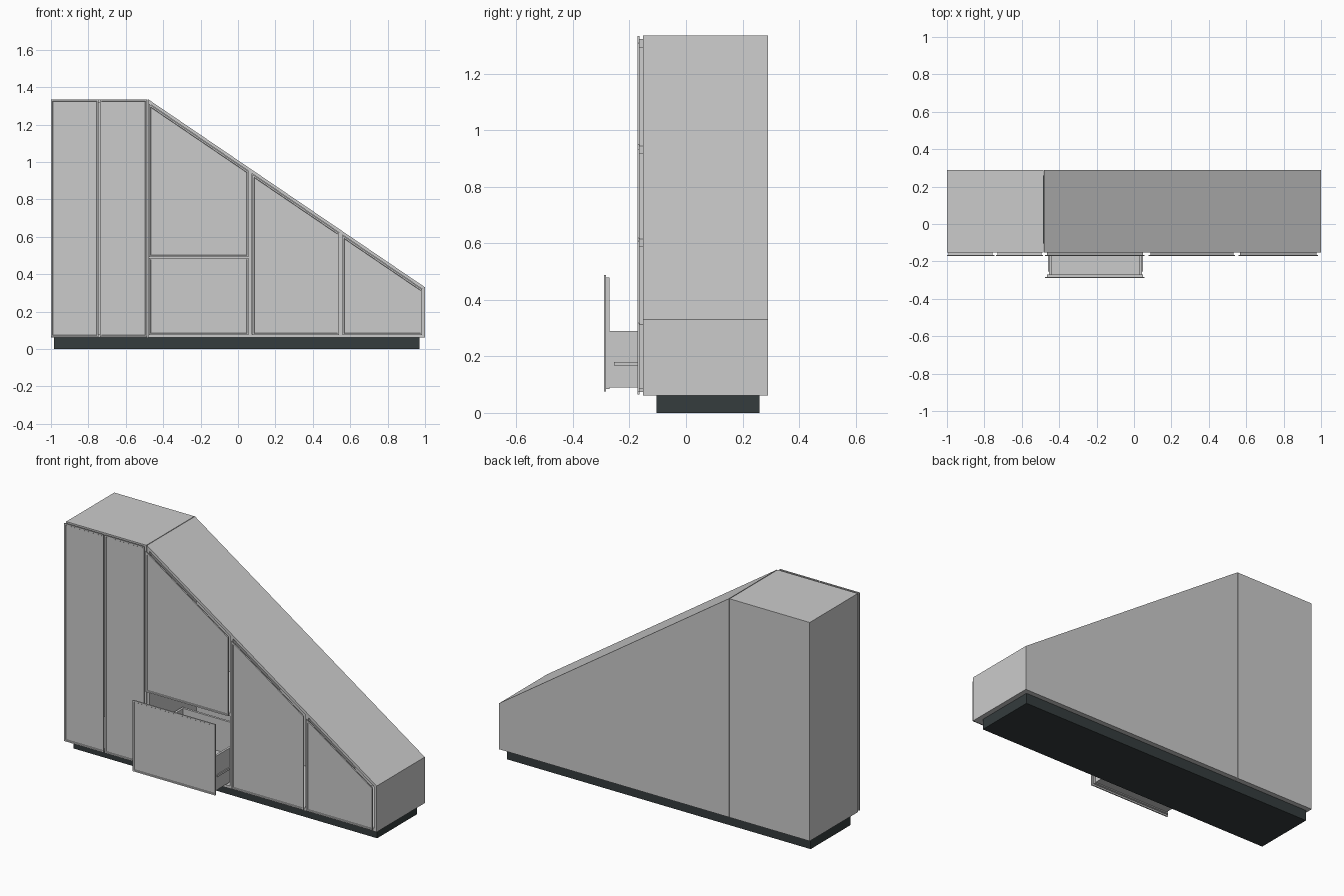
import bpy, bmesh
from mathutils import Vector

if "Cube" in bpy.data.objects:
    bpy.data.objects.remove(bpy.data.objects["Cube"])


def offset(pts, d):
    """Move every edge of a convex counter-clockwise outline inwards by d."""
    out = []
    n = len(pts)
    for i in range(n):
        a, b, c = (Vector(pts[(i + k) % n]) for k in (-1, 0, 1))
        e, f = (b - a).normalized(), (c - b).normalized()
        n1, n2 = Vector((-e.y, e.x)), Vector((-f.y, f.x))
        out.append(b + (n1 + n2) * (d / (1 + n1.dot(n2))))
    return out


def loft(name, pts, layers):
    """Solid through copies of an xz outline, each layer = (inset, y)."""
    bm = bmesh.new()
    rings = [[bm.verts.new((p[0], y, p[1])) for p in offset(pts, d)] for d, y in layers]
    n = len(pts)
    for r, s in zip(rings, rings[1:]):
        for i in range(n):
            j = (i + 1) % n
            bm.faces.new((r[i], r[j], s[j], s[i]))
    bm.faces.new(rings[0])
    bm.faces.new(rings[-1])
    bmesh.ops.recalc_face_normals(bm, faces=bm.faces)
    me = bpy.data.meshes.new(name)
    bm.to_mesh(me)
    bm.free()
    ob = bpy.data.objects.new(name, me)
    bpy.context.collection.objects.link(ob)
    return ob


def rect(x0, x1, z0, z1):
    return [(x0, z0), (x1, z0), (x1, z1), (x0, z1)]


def slanted(x0, x1, z0, drop=0.0):
    return [(x0, z0), (x1, z0), (x1, slope(x1) - drop), (x0, slope(x0) - drop)]


def slope(x):
    return 1.335 - 0.679 * (x + 0.48)


def box(name, x0, x1, y0, y1, z0, z1):
    return loft(name, rect(x0, x1, z0, z1), [(0, y0), (0, y1)])


def shell(name, pts):
    # open-fronted cabinet body with an inner cavity
    loft(name, pts, [(0.016, 0.28), (0.016, FRONT), (0, FRONT), (0, BACK)])


def door(name, pts, y):
    # front with a stepped back edge and a thin raised rim
    loft(name, pts, [(0.009, y + 0.02), (0.009, y + 0.007), (0, y + 0.007),
                     (0, y), (0.008, y), (0.010, y + 0.003)])


FRONT, BACK, BASE = -0.152, 0.29, 0.062
DOOR_Y = -0.172

# plinth
plinth = box("plinth", -0.985, 0.97, -0.105, 0.26, 0, BASE)
mat = bpy.data.materials.new("dark_plinth")
mat.diffuse_color = (0.035, 0.045, 0.047, 1)
mat.use_nodes = True
mat.node_tree.nodes["Principled BSDF"].inputs["Base Color"].default_value = mat.diffuse_color
plinth.data.materials.append(mat)

# cabinet bodies
shell("tall_cabinet", rect(-1, -0.484, BASE, 1.335))
shell("sloped_cabinet", slanted(-0.48, 1, BASE))

# upright dividers and shelf above the drawer
for i, x in enumerate((0.065, 0.55)):
    loft(f"divider_{i + 1}", slanted(x - 0.009, x + 0.009, BASE + 0.015, 0.018),
         [(0, FRONT), (0, 0.281)])
box("drawer_shelf", -0.465, 0.057, FRONT, 0.281, 0.484, 0.498)

# tall double doors
door("tall_door_left", rect(-1, -0.747, 0.065, 1.333), DOOR_Y)
door("tall_door_right", rect(-0.739, -0.486, 0.065, 1.333), DOOR_Y)

# doors below the slope
door("sloped_door_1", slanted(-0.475, 0.056, 0.492, 0.022), DOOR_Y)
door("sloped_door_2", slanted(0.078, 0.541, 0.075, 0.022), DOOR_Y)
door("sloped_door_3", slanted(0.559, 0.985, 0.075, 0.022), DOOR_Y)

# pulled-out drawer
door("drawer_front", rect(-0.475, 0.056, 0.075, 0.488), -0.29)
L, R, Y0, Y1, Z0, Z1, T = -0.455, 0.042, -0.27, 0.14, 0.09, 0.29, 0.013
box("drawer_side_left", L, L + T, Y0, Y1, Z0, Z1)
box("drawer_side_right", R - T, R, Y0, Y1, Z0, Z1)
box("drawer_bottom", L + T, R - T, Y0, Y1, Z0, Z0 + T)
box("drawer_back", L + T, R - T, Y1 - T, Y1, Z0 + T, Z1)
for side, x in (("left", L - 0.006), ("right", R)):
    box("runner_" + side, x, x + 0.006, -0.255, 0.14, 0.168, 0.18)
